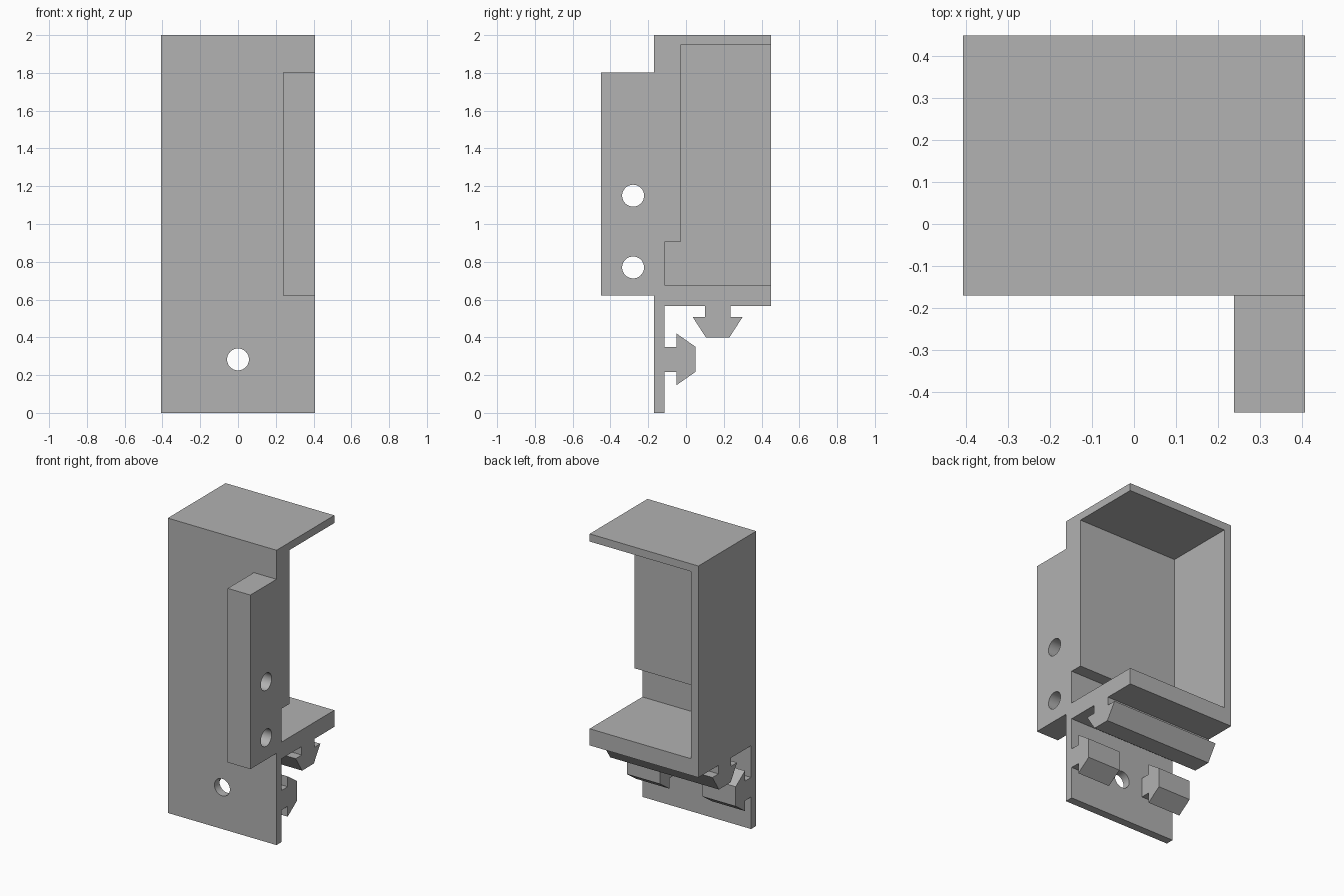
import bpy
import bmesh
import math
from mathutils import Matrix

cube = bpy.data.objects.get("Cube")
if cube:
    bpy.data.objects.remove(cube, do_unlink=True)

grey = bpy.data.materials.new("plain_grey")
grey.use_nodes = True
GREY = (0.445, 0.445, 0.445, 1.0)
grey.diffuse_color = GREY
grey.node_tree.nodes["Principled BSDF"].inputs["Base Color"].default_value = GREY

HALF = 0.408      # half width of the bracket
FRONT = -0.17     # front face of the plate
INNER = -0.115    # back face of the plate
BACK = 0.45
HOLE = 0.058


def finish(bm, name):
    bmesh.ops.recalc_face_normals(bm, faces=bm.faces)
    mesh = bpy.data.meshes.new(name)
    bm.to_mesh(mesh)
    bm.free()
    mesh.materials.append(grey)
    obj = bpy.data.objects.new(name, mesh)
    bpy.context.collection.objects.link(obj)
    return obj


def prism(name, profile, x0, x1):
    """Extrude a (y, z) profile along x."""
    bm = bmesh.new()
    face = bm.faces.new([bm.verts.new((x0, y, z)) for y, z in profile])
    new = bmesh.ops.extrude_face_region(bm, geom=[face])["geom"]
    verts = [v for v in new if isinstance(v, bmesh.types.BMVert)]
    bmesh.ops.translate(bm, verts=verts, vec=(x1 - x0, 0, 0))
    return finish(bm, name)


def drill(name, centre, axis, depth):
    """Cylinder along x or y."""
    bm = bmesh.new()
    turn = Matrix.Rotation(math.pi / 2, 4, "Y" if axis == "X" else "X")
    bmesh.ops.create_cone(bm, cap_ends=True, segments=48, radius1=HOLE, radius2=HOLE,
                          depth=depth, matrix=Matrix.Translation(centre) @ turn)
    return finish(bm, name)


def combine(target, tool, operation):
    mod = target.modifiers.new(tool.name, "BOOLEAN")
    mod.object = tool
    mod.operation = operation
    mod.solver = "EXACT"
    bpy.context.view_layer.objects.active = target
    bpy.ops.object.modifier_apply(modifier=mod.name)
    bpy.data.objects.remove(tool, do_unlink=True)


# Housing, mounting plate and lower dovetail rail share one side profile
bracket = prism("bracket_housing", [
    (FRONT, 0), (INNER, 0), (INNER, 0.565),
    (0.1, 0.565), (0.1, 0.508), (0.035, 0.508), (0.105, 0.4),
    (0.23, 0.4), (0.3, 0.508), (0.235, 0.508), (0.235, 0.565),
    (BACK, 0.565), (BACK, 2), (FRONT, 2)], -HALF, HALF)

# Stepped cavity, open at the back and on one side
combine(bracket, prism("cavity", [
    (INNER, 0.678), (0.6, 0.678), (0.6, 1.948), (-0.03, 1.948),
    (-0.03, 0.905), (INNER, 0.905)], -HALF + 0.055, 0.6), "DIFFERENCE")

# Mounting flange on the front
combine(bracket, prism("flange", [
    (-0.45, 0.622), (-0.14, 0.622), (-0.14, 1.803), (-0.45, 1.803)],
    0.238, HALF), "UNION")

# Pair of dovetail clips on the back of the plate
clip = [(-0.14, 0.217), (-0.05, 0.217), (-0.05, 0.147), (0.05, 0.217),
        (0.05, 0.35), (-0.05, 0.42), (-0.05, 0.35), (-0.14, 0.35)]
for x0, x1 in ((-HALF, -0.16), (0.16, HALF)):
    combine(bracket, prism("clip", clip, x0, x1), "UNION")

# Screw holes through the flange and the plate
for z in (0.77, 1.15):
    combine(bracket, drill("flange_hole", (0.32, -0.28, z), "X", 0.4), "DIFFERENCE")
combine(bracket, drill("plate_hole", (0, -0.14, 0.283), "Y", 0.2), "DIFFERENCE")

bpy.ops.object.select_all(action="DESELECT")
bracket.select_set(True)
bpy.context.view_layer.objects.active = bracket
bpy.ops.object.shade_smooth_by_angle(angle=math.radians(25))
